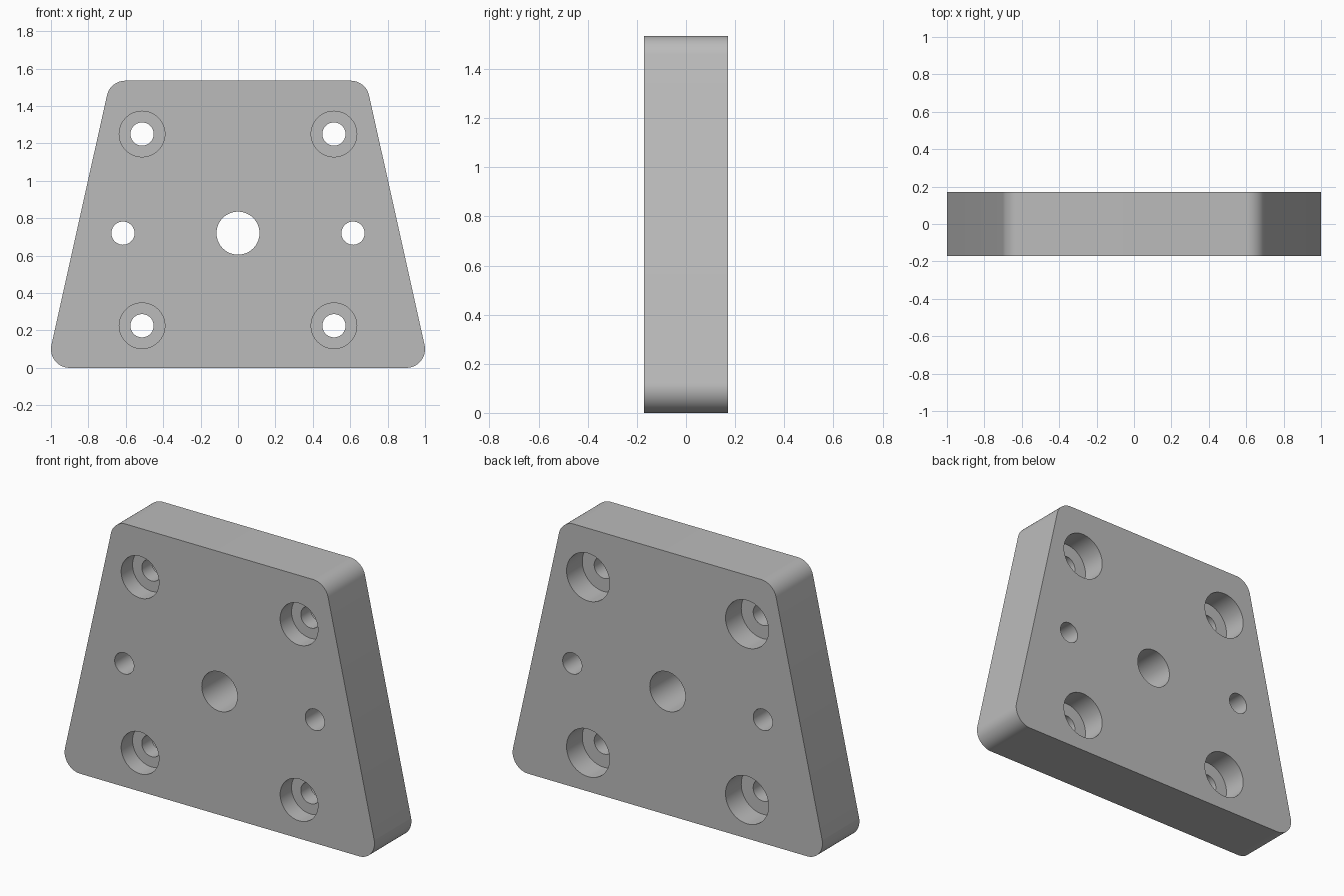
import bpy
import bmesh
from math import sin, cos, pi, atan2

cube = bpy.data.objects.get("Cube")
if cube:
    bpy.data.objects.remove(cube, do_unlink=True)

HALF = 0.17            # half the plate thickness
HEIGHT = 1.535
RADIUS = 0.1           # corner rounding
LOW_X, HIGH_X = 0.9, 0.603   # corner arc centres
SEGMENTS = 64


def add_object(name, bm):
    bmesh.ops.recalc_face_normals(bm, faces=bm.faces)
    mesh = bpy.data.meshes.new(name)
    bm.to_mesh(mesh)
    bm.free()
    obj = bpy.data.objects.new(name, mesh)
    bpy.context.collection.objects.link(obj)
    return obj


def arc(cx, cz, start, end, steps=16):
    for i in range(steps + 1):
        a = start + (end - start) * i / steps
        yield cx + RADIUS * cos(a), cz + RADIUS * sin(a)


def lathe(bm, x, z, profile):
    """Closed stepped cutter turned about the y direction; profile is (radius, y)."""
    rings = []
    for r, y in profile:
        rings.append([bm.verts.new((x + r * cos(2 * pi * i / SEGMENTS), y,
                                    z + r * sin(2 * pi * i / SEGMENTS)))
                      for i in range(SEGMENTS)])
    for a, b in zip(rings, rings[1:]):
        for i in range(SEGMENTS):
            j = (i + 1) % SEGMENTS
            bm.faces.new((a[i], a[j], b[j], b[i]))
    bm.faces.new(rings[0])
    bm.faces.new(rings[-1])


# Tapered plate with rounded corners
top = HEIGHT - RADIUS
tilt = atan2(LOW_X - HIGH_X, top - RADIUS)   # lean of the side faces
right = list(arc(LOW_X, RADIUS, -pi / 2, tilt)) + list(arc(HIGH_X, top, tilt, pi / 2))
outline = right + [(-x, z) for x, z in reversed(right)]
bm = bmesh.new()
face = bm.faces.new([bm.verts.new((x, -HALF, z)) for x, z in outline])
extruded = bmesh.ops.extrude_face_region(bm, geom=[face])["geom"]
bmesh.ops.translate(bm, vec=(0, 2 * HALF, 0),
                    verts=[v for v in extruded if isinstance(v, bmesh.types.BMVert)])
plate = add_object("tapered_plate", bm)

# Holes: centre bore, two dowel holes, four bolt holes recessed on both sides
out = HALF + 0.1
bolt = 0.062
front_floor, back_floor = -HALF + 0.105, HALF - 0.145
recessed = [(0.122, -out), (0.122, front_floor), (bolt, front_floor),
            (bolt, back_floor), (0.139, back_floor), (0.139, out)]
bm = bmesh.new()
lathe(bm, 0, 0.72, [(0.115, -out), (0.115, out)])
for side in (-1, 1):
    lathe(bm, side * 0.615, 0.72, [(bolt, -out), (bolt, out)])
    for z in (0.225, 1.25):
        lathe(bm, side * 0.513, z, recessed)
cutter = add_object("hole_cutter", bm)
cutter.hide_render = True

cut = plate.modifiers.new("holes", 'BOOLEAN')
cut.operation = 'DIFFERENCE'
cut.solver = 'EXACT'
cut.object = cutter
bpy.ops.object.select_all(action='DESELECT')
plate.select_set(True)
bpy.context.view_layer.objects.active = plate
bpy.ops.object.modifier_apply(modifier=cut.name)
bpy.data.objects.remove(cutter, do_unlink=True)

# Plain grey finish
grey = bpy.data.materials.new("plain_grey")
grey.use_nodes = True
colour = (0.5, 0.5, 0.5, 1)
grey.diffuse_color = colour
grey.node_tree.nodes["Principled BSDF"].inputs["Base Color"].default_value = colour
plate.data.materials.clear()
plate.data.materials.append(grey)
bpy.ops.object.shade_smooth_by_angle()
